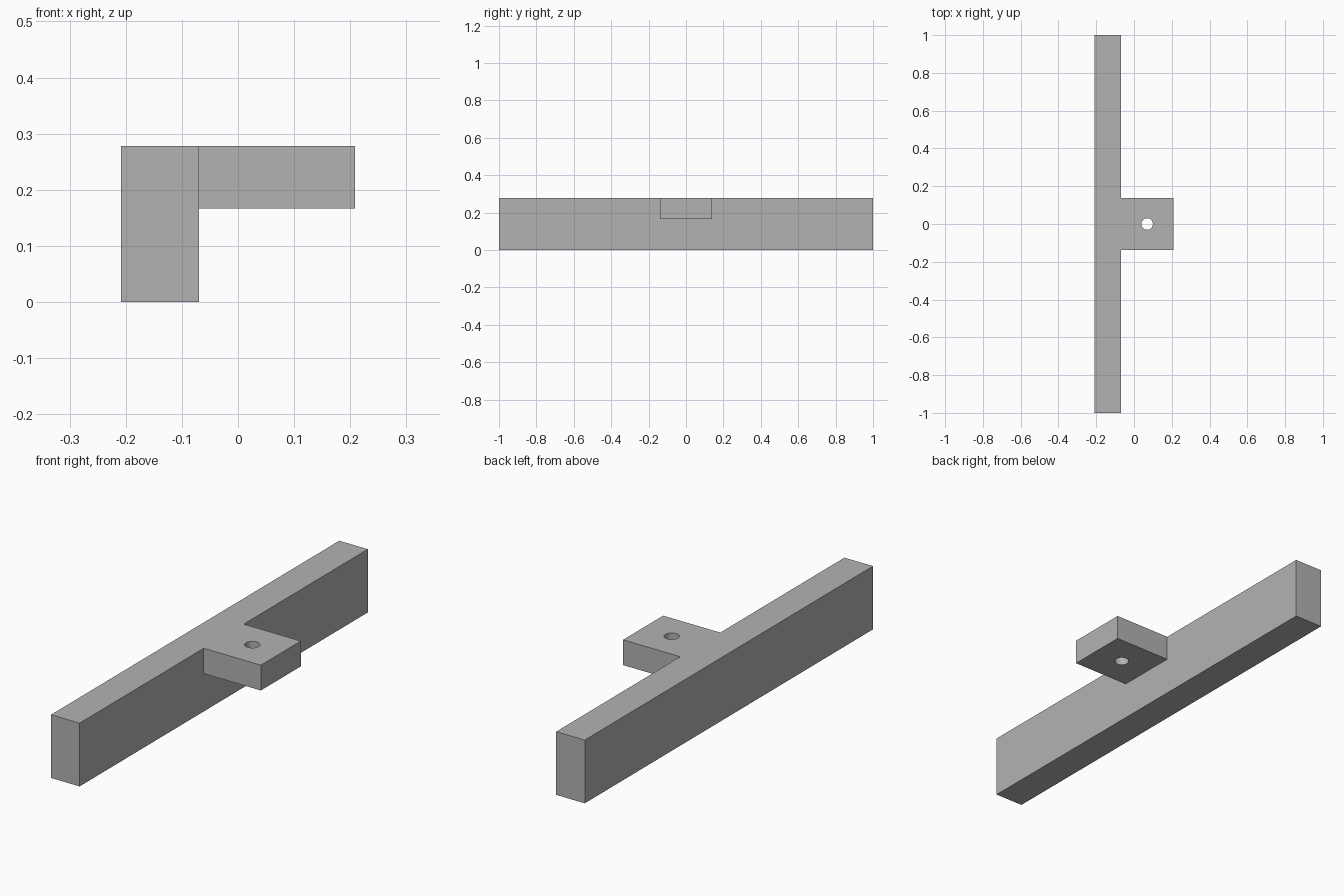
import bpy
import bmesh
from mathutils import Matrix, Vector

old = bpy.data.objects.get("Cube")
if old:
    bpy.data.objects.remove(old, do_unlink=True)

# Plain grey for the whole part
grey = bpy.data.materials.new("plain_grey")
grey.use_nodes = True
colour = (0.45, 0.45, 0.45, 1)
grey.diffuse_color = colour
grey.node_tree.nodes["Principled BSDF"].inputs["Base Color"].default_value = colour

UNIT = 2 / 72  # the long bar is 72 units


def add_object(name, bm):
    mesh = bpy.data.meshes.new(name)
    bm.to_mesh(mesh)
    bm.free()
    mesh.materials.append(grey)
    obj = bpy.data.objects.new(name, mesh)
    bpy.context.collection.objects.link(obj)
    return obj


def box(name, low, high):
    low, high = Vector(low) * UNIT, Vector(high) * UNIT
    bm = bmesh.new()
    place = Matrix.Translation((low + high) / 2) @ Matrix.Diagonal((*(high - low), 1))
    bmesh.ops.create_cube(bm, size=1, matrix=place)
    return add_object(name, bm)


def combine(target, tool, operation):
    mod = target.modifiers.new(tool.name, "BOOLEAN")
    mod.operation = operation
    mod.solver = "EXACT"
    mod.object = tool
    tool.hide_render = True
    tool.hide_set(True)
    bpy.context.view_layer.objects.active = target
    bpy.ops.object.modifier_apply(modifier=mod.name)
    bpy.data.objects.remove(tool, do_unlink=True)


# Long bar with a tab flush with its top
bar = box("tabbed_bar", (-7.5, -36, 0), (-2.5, 36, 10))
tab = box("tab", (-5, -5, 6), (7.5, 5, 10))
combine(bar, tab, "UNION")

# Round hole through the middle of the tab
bm = bmesh.new()
bmesh.ops.create_cone(bm, cap_ends=True, segments=48, radius1=1.1 * UNIT,
                      radius2=1.1 * UNIT, depth=8 * UNIT,
                      matrix=Matrix.Translation(Vector((2.5, 0, 8)) * UNIT))
combine(bar, add_object("hole_cutter", bm), "DIFFERENCE")

# Smooth hole wall, sharp box edges
bpy.ops.object.select_all(action="DESELECT")
bar.select_set(True)
bpy.context.view_layer.objects.active = bar
bpy.ops.object.shade_smooth_by_angle()
